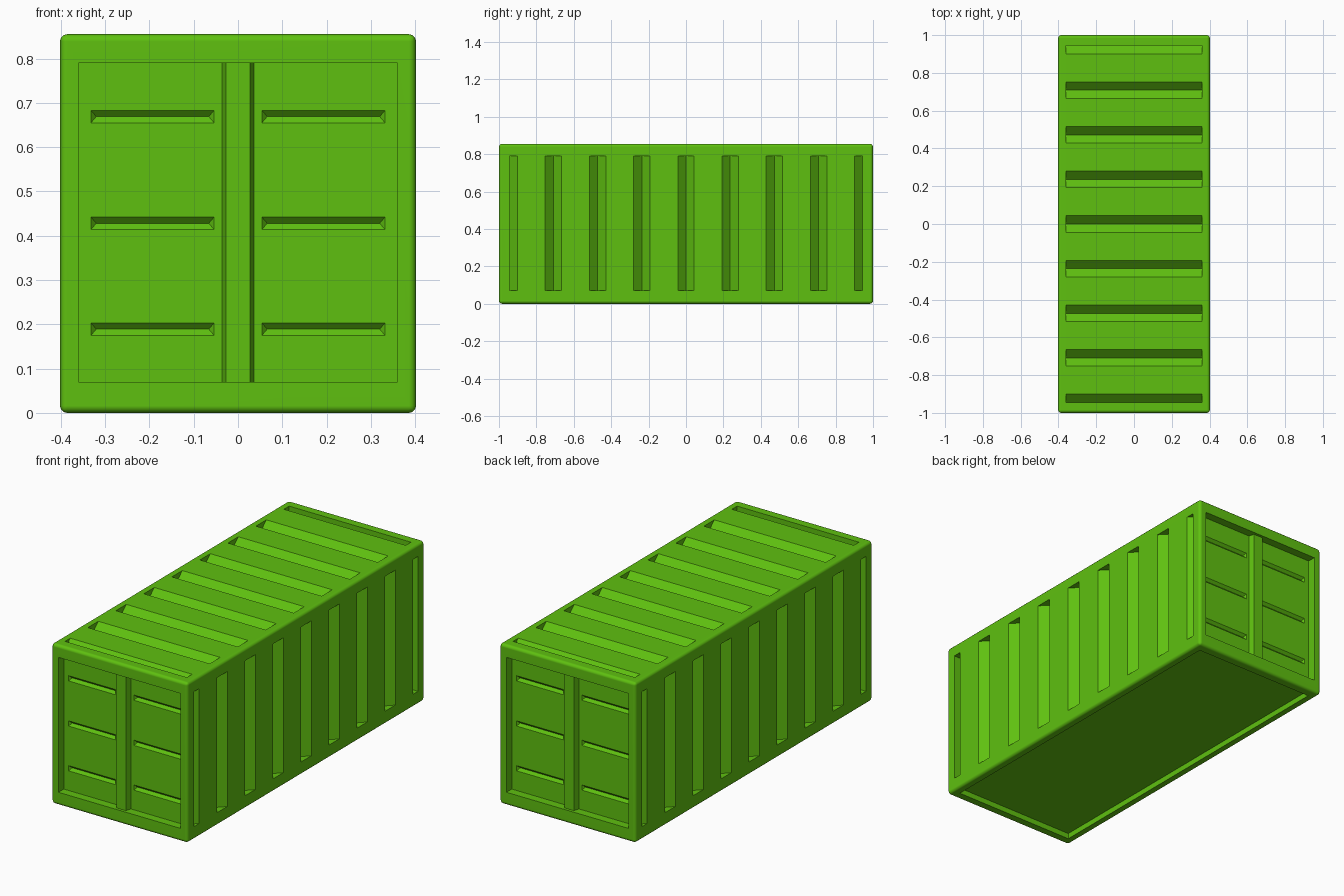
import bpy, bmesh
from mathutils import Vector

if "Cube" in bpy.data.objects:
    bpy.data.objects.remove(bpy.data.objects["Cube"])

W, L, H = 0.402, 1.0, 0.855      # half width, half length, height
OX, OY, Z0, Z1 = 0.36, 0.945, 0.07, 0.79   # openings inside the frame
DEPTH, HALF = 0.042, 0.044       # corrugation groove depth and half width
RECESS = 0.045                   # door recess

green = bpy.data.materials.new("container_green")
green.diffuse_color = (0.114, 0.53, 0.005, 1)
green.use_nodes = True
green.node_tree.nodes["Principled BSDF"].inputs["Base Color"].default_value = green.diffuse_color


def finish(bm, name):
    bmesh.ops.recalc_face_normals(bm, faces=bm.faces[:])
    me = bpy.data.meshes.new(name)
    bm.to_mesh(me)
    bm.free()
    me.materials.append(green)
    ob = bpy.data.objects.new(name, me)
    bpy.context.collection.objects.link(ob)
    return ob


def loft(bm, a, b):
    """Closed solid between two matching outlines."""
    va = [bm.verts.new(p) for p in a]
    vb = [bm.verts.new(p) for p in b]
    bm.faces.new(va)
    bm.faces.new(vb[::-1])
    n = len(va)
    for i in range(n):
        j = (i + 1) % n
        bm.faces.new((va[j], va[i], vb[i], vb[j]))


def box(bm, lo, hi):
    base = [(lo[0], lo[1]), (hi[0], lo[1]), (hi[0], hi[1]), (lo[0], hi[1])]
    loft(bm, [(x, y, lo[2]) for x, y in base], [(x, y, hi[2]) for x, y in base])


def cut(target, bm, name):
    cutter = finish(bm, name)
    cutter.hide_render = True
    mod = target.modifiers.new("cut", 'BOOLEAN')
    mod.operation, mod.solver, mod.object = 'DIFFERENCE', 'EXACT', cutter
    bpy.context.view_layer.objects.active = target
    bpy.ops.object.modifier_apply(modifier=mod.name)
    bpy.data.objects.remove(cutter)


# rounded container body
bm = bmesh.new()
box(bm, (-W, -L, 0), (W, L, H))
bmesh.ops.recalc_face_normals(bm, faces=bm.faces[:])
bmesh.ops.bevel(bm, geom=bm.edges[:], offset=0.016, segments=3, profile=0.5,
                affect='EDGES')
body = finish(bm, "container_body")

# V grooves on both sides and the roof, with half grooves at the ends
bm = bmesh.new()
for i in range(9):
    c = -OY + i * OY / 4
    prof = [(c, -DEPTH)]
    prof += [(c + HALF, 0), (c + HALF, 0.05)] if i < 8 else [(c, 0.05)]
    prof += [(c - HALF, 0.05), (c - HALF, 0)] if i > 0 else [(c, 0.05)]
    for s in (-1, 1):
        loft(bm, [(s * (W + d), y, Z0) for y, d in prof],
             [(s * (W + d), y, Z1) for y, d in prof])
    loft(bm, [(-OX, y, H + d) for y, d in prof],
         [(OX, y, H + d) for y, d in prof])
# door recesses and underside recess
for s in (-1, 1):
    y = sorted((s * (L - RECESS), s * (L + 0.05)))
    box(bm, (-OX, y[0], Z0), (OX, y[1], Z1))
box(bm, (-OX, -0.95, -0.05), (OX, 0.95, 0.03))
cut(body, bm, "recess_cutter")

# pressed horizontal grooves in the doors
bm = bmesh.new()
for s in (-1, 1):
    for t in (-1, 1):
        for z in (0.189, 0.428, 0.669):
            k = 0.014
            ends = []
            for xo, xi in ((0.054, 0.066), (0.332, 0.32)):
                yo, yi = L - RECESS, L - RECESS - 0.014
                ends.append([(t * xo, s * (yo + 0.02), z - k),
                             (t * xo, s * yo, z - k),
                             (t * xi, s * yi, z),
                             (t * xo, s * yo, z + k),
                             (t * xo, s * (yo + 0.02), z + k)])
            # end caps are split so every face stays flat
            a = [bm.verts.new(p) for p in ends[0]]
            b = [bm.verts.new(p) for p in ends[1]]
            for e in (a, b):
                bm.faces.new((e[0], e[1], e[3], e[4]))
                bm.faces.new((e[1], e[2], e[3]))
            for i in range(5):
                j = (i + 1) % 5
                bm.faces.new((a[i], a[j], b[j], b[i]))
cut(body, bm, "door_groove_cutter")

# smooth the rounded frame, keep sharp folds
for o in bpy.context.selected_objects:
    o.select_set(False)
body.select_set(True)
bpy.context.view_layer.objects.active = body
bpy.ops.object.shade_smooth_by_angle(angle=0.6)
body.modifiers.new("even_shading", 'WEIGHTED_NORMAL').keep_sharp = True

# centre door posts, one half per door leaf
for s, end in ((-1, "front"), (1, "back")):
    for t, side in ((-1, "left"), (1, "right")):
        bm = bmesh.new()
        yb, yf = s * (L - RECESS - 0.002), s * (L - 0.015)
        prof = [(0, yb), (t * 0.037, yb), (t * 0.027, yf), (0, yf)]
        loft(bm, [(x, y, Z0) for x, y in prof], [(x, y, Z1) for x, y in prof])
        finish(bm, f"{end}_door_post_{side}")
